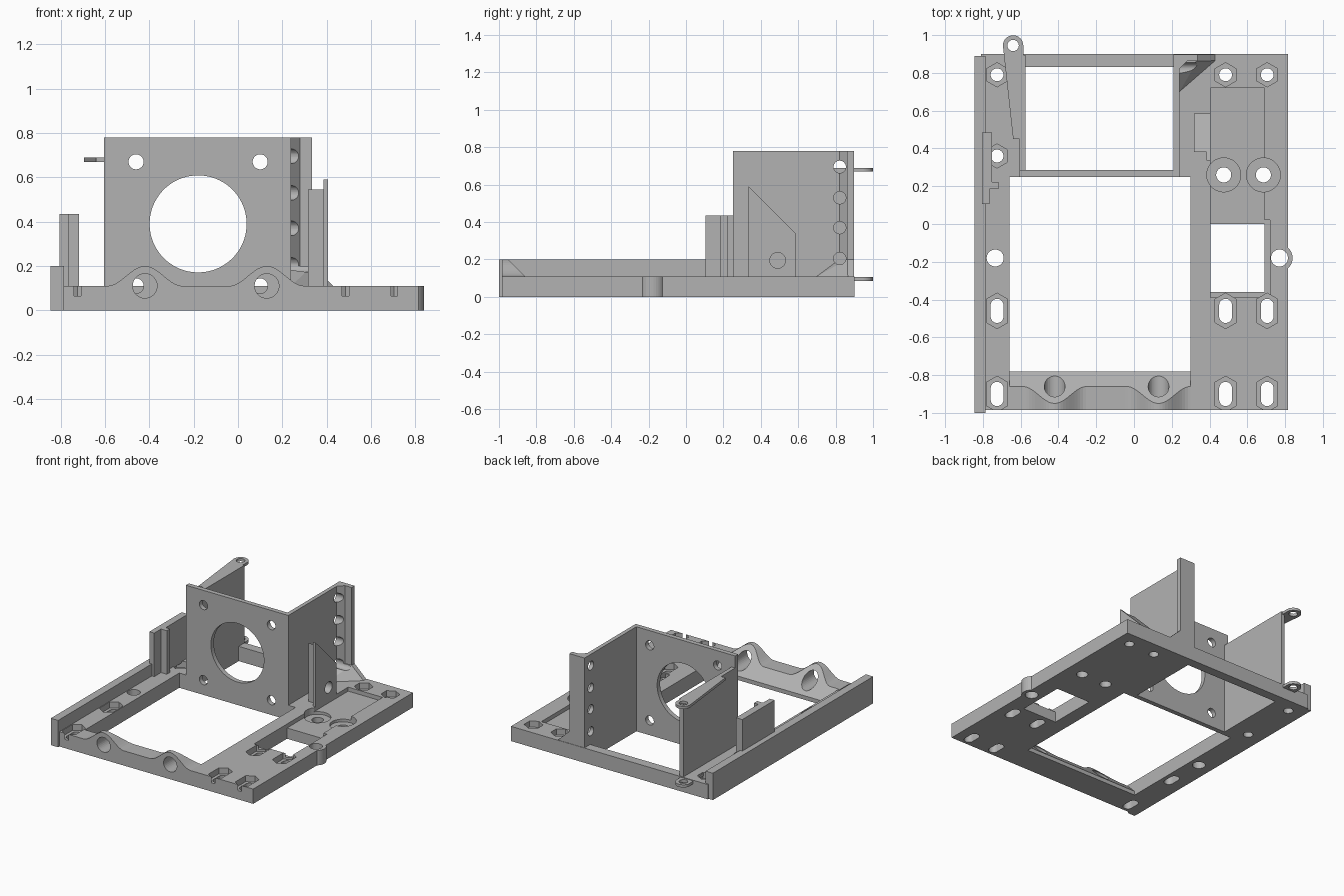
import bpy, bmesh, math
from math import sin, cos, pi

if "Cube" in bpy.data.objects:
    bpy.data.objects.remove(bpy.data.objects["Cube"], do_unlink=True)

grey = bpy.data.materials.new("plain_grey")
grey.use_nodes = True
COLOUR = (0.45, 0.45, 0.45, 1)
grey.diffuse_color = COLOUR
grey.node_tree.nodes["Principled BSDF"].inputs["Base Color"].default_value = COLOUR

PLACE = {"x": lambda a, b, t: (t, a, b),
         "y": lambda a, b, t: (a, t, b),
         "z": lambda a, b, t: (a, b, t)}


def finish(name, bm):
    bmesh.ops.recalc_face_normals(bm, faces=bm.faces)
    me = bpy.data.meshes.new(name)
    bm.to_mesh(me)
    bm.free()
    me.materials.append(grey)
    ob = bpy.data.objects.new(name, me)
    bpy.context.collection.objects.link(ob)
    return ob


def prism(name, pts, axis, lo, hi):
    """Extrude a flat outline along an axis."""
    bm = bmesh.new()
    face = bm.faces.new([bm.verts.new(PLACE[axis](a, b, lo)) for a, b in pts])
    ext = bmesh.ops.extrude_face_region(bm, geom=[face])
    shift = PLACE[axis](0, 0, hi - lo)
    bmesh.ops.translate(bm, vec=shift,
                        verts=[v for v in ext["geom"] if isinstance(v, bmesh.types.BMVert)])
    return finish(name, bm)


def rect(x0, x1, y0, y1):
    return [(x0, y0), (x1, y0), (x1, y1), (x0, y1)]


def ring(cx, cy, r, n=32, stretch=0):
    """Regular polygon, optionally pulled apart into a slot."""
    pts = []
    for i in range(n):
        a = 2 * pi * (i + 0.5) / n
        pts.append((cx + r * cos(a), cy + r * sin(a) + math.copysign(stretch, sin(a))))
    return pts


def hexagon(cx, cy, r, stretch=0):
    pts = [(cx + r * cos(pi * k / 3 + pi / 6), r * sin(pi * k / 3 + pi / 6)) for k in range(6)]
    return [(x, cy + y + math.copysign(stretch, y)) for x, y in pts]


def combine(ob, pts, axis, lo, hi, op="DIFFERENCE"):
    """Cut or fuse an extruded outline with an object."""
    tool = prism("tool", pts, axis, lo, hi)
    tool.hide_render = True
    mod = ob.modifiers.new("shape", "BOOLEAN")
    mod.operation, mod.object, mod.solver = op, tool, "EXACT"
    bpy.context.view_layer.objects.active = ob
    bpy.ops.object.modifier_apply(modifier=mod.name)
    bpy.data.objects.remove(tool, do_unlink=True)


TOP = 0.11

# Base plate with its side ear
base = prism("base_plate", rect(-0.81, 0.815, -0.985, 0.9), "z", 0, TOP)
combine(base, ring(0.77, -0.18, 0.07), "z", 0, TOP, "UNION")
combine(base, rect(-0.66, 0.30, -1.1, 0.25), "z", -0.1, 0.3)
combine(base, rect(-0.575, 0.21, 0.285, 0.83), "z", -0.1, 0.3)

# Recessed tray, window and counterbores
combine(base, rect(0.405, 0.69, 0.02, 0.72), "z", 0.08, 0.3)
combine(base, rect(0.405, 0.72, -0.39, 0.02), "z", 0.08, 0.3)
combine(base, rect(0.405, 0.69, -0.36, 0.0), "z", -0.1, 0.3)
for x in (0.475, 0.685):
    combine(base, ring(x, 0.26, 0.09), "z", 0.06, 0.3)
    combine(base, ring(x, 0.26, 0.04), "z", -0.1, 0.3)

# Plain holes at the sides
for x in (-0.735, 0.77):
    combine(base, ring(x, -0.18, 0.045), "z", -0.1, 0.3)

# Nut pockets with round holes at the back, slots at the front
pockets = [(x, 0.79, 0) for x in (-0.725, 0.485, 0.705)] + [(-0.725, 0.36, 0)]
pockets += [(x, y, 0.03) for x in (-0.725, 0.485, 0.705) for y in (-0.46, -0.9)]
for x, y, s in pockets:
    combine(base, hexagon(x, y, 0.064, s), "z", 0.065, 0.3)
    combine(base, ring(x, y, 0.034, 32, s), "z", -0.1, 0.3)

# Raised rail along one side
prism("side_rail", rect(-0.845, -0.785, -1.0, 0.89), "z", 0, 0.2)

# Front beam with two humps, sloped back and rod holes
HUMPS = (-0.42, 0.13)


def hump_height(x):
    d = min(abs(x - h) for h in HUMPS)
    return TOP + (0.045 * (1 + cos(pi * d / 0.17)) if d < 0.17 else 0)


steps = 64
crest = [(-0.66 + 0.96 * i / steps, hump_height(-0.66 + 0.96 * i / steps)) for i in range(steps + 1)]
beam = prism("front_beam", [(0.30, 0), (-0.66, 0)] + crest, "y", -0.985, -0.78)
combine(beam, [(-1.15, 0.4), (-0.65, -0.1), (-0.65, 0.4)], "x", -1, 1)
for x in HUMPS:
    combine(beam, ring(x, TOP, 0.055), "y", -1.2, -0.6)

# Upright mounting plate
plate = prism("mount_plate", rect(-0.605, 0.24, 0.0, 0.78), "y", 0.25, 0.285)
combine(plate, ring(-0.18, 0.39, 0.219, 64), "y", 0.1, 0.4)
for x in (-0.46, 0.10):
    for z in (TOP, 0.67):
        combine(plate, ring(x, z, 0.034), "y", 0.2, 0.35)
    combine(base, ring(x, TOP, 0.034), "y", 0.2, 0.35)

# Tall side wall with a chamfered corner post
wall = prism("tall_wall", [(0.21, 0.25), (0.24, 0.25), (0.24, 0.82), (0.28, 0.862), (0.335, 0.862),
                           (0.335, 0.897), (0.21, 0.897)], "z", 0, 0.78)

# Sloped foot in the corner behind the tall wall
bm = bmesh.new()
for x, y, z in [(0.24, 0.7, TOP), (0.43, 0.865, TOP), (0.43, 0.897, TOP), (0.24, 0.897, TOP),
                (0.24, 0.82, 0.2), (0.28, 0.862, 0.2), (0.335, 0.862, 0.2),
                (0.335, 0.897, 0.2), (0.24, 0.897, 0.2)]:
    bm.verts.new((x, y, z))
bmesh.ops.convex_hull(bm, input=bm.verts)
foot = finish("corner_foot", bm)
for z in (0.205, 0.37, 0.53, 0.695):
    combine(wall, ring(0.822, z, 0.033), "x", 0.1, 0.5)
combine(foot, ring(0.822, 0.205, 0.033), "x", 0.1, 0.5)

# Opposite side wall with two hinge lugs
prism("lug_wall", rect(0.25, 0.895, 0.0, 0.69), "x", -0.605, -0.575)
arc = [(-0.64 + 0.054 * cos(pi * i / 16), 0.945 + 0.054 * sin(pi * i / 16)) for i in range(17)]
for name, z in (("lower_lug", 0.085), ("upper_lug", 0.67)):
    lug = prism(name, arc + [(-0.64, 0.45), (-0.586, 0.45)], "z", z, z + 0.02)
    combine(lug, ring(-0.64, 0.945, 0.03), "z", z - 0.1, z + 0.1)

# Sloped bracket beside the tray
for name, y, x0, x1 in (("bracket_block", 0.38, 0.317, 0.39), ("bracket_plate", 0.335, 0.385, 0.405)):
    side = [(y, TOP), (0.585, TOP), (0.585, 0.34), (y, 0.925 - y)]
    bracket = prism(name, side, "x", x0, x1)
    combine(bracket, ring(0.49, 0.195, 0.042), "x", 0.2, 0.5)

# Stepped guide standing by the rail
prism("rail_guide", [(-0.805, 0.105), (-0.765, 0.105), (-0.765, 0.185), (-0.717, 0.185),
                     (-0.717, 0.222), (-0.752, 0.222), (-0.752, 0.485), (-0.805, 0.485)],
      "z", 0.1, 0.435)
